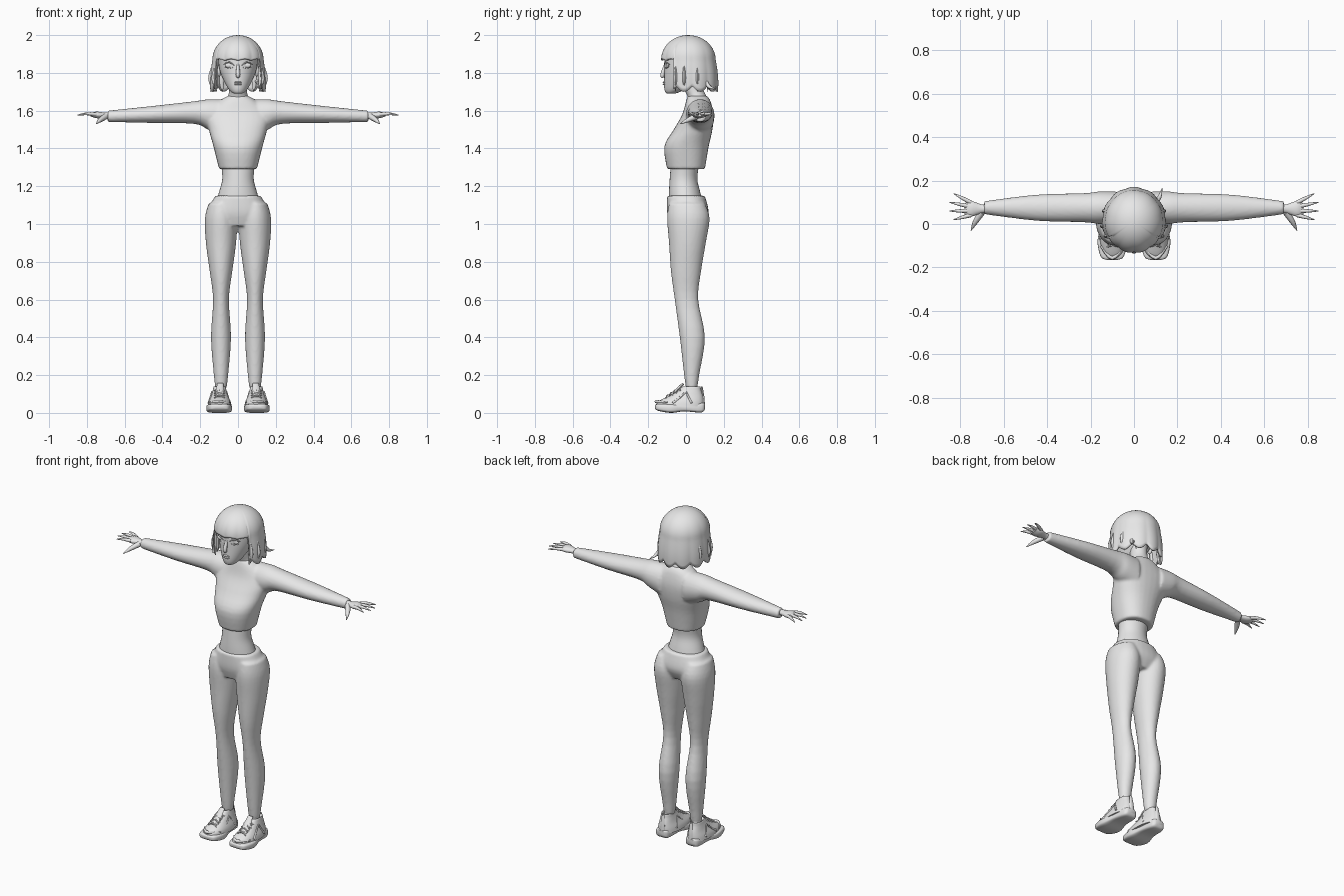
import bpy, bmesh, math
from mathutils import Vector

old = bpy.data.objects.get("Cube")
if old:
    bpy.data.objects.remove(old, do_unlink=True)

GREY = (.8, .8, .8, 1)
SIDES = {"left": 1, "right": -1}
material = bpy.data.materials.new("plain_grey")
material.use_nodes = True
material.diffuse_color = GREY
shader = next(node for node in material.node_tree.nodes if node.type == "BSDF_PRINCIPLED")
shader.inputs["Base Color"].default_value = GREY


def finish(bm, name, fused=False):
    """Turn a bmesh into a smooth object, optionally fused into one skin."""
    bmesh.ops.recalc_face_normals(bm, faces=bm.faces)
    mesh = bpy.data.meshes.new(name)
    bm.to_mesh(mesh)
    bm.free()
    mesh.materials.append(material)
    part = bpy.data.objects.new(name, mesh)
    bpy.context.collection.objects.link(part)
    bpy.ops.object.select_all(action="DESELECT")
    bpy.context.view_layer.objects.active = part
    part.select_set(True)
    if fused:
        remesh = part.modifiers.new("fuse", "REMESH")
        remesh.mode = "VOXEL"
        remesh.voxel_size = .008
        remesh.use_smooth_shade = True
        relax = part.modifiers.new("relax", "SMOOTH")
        relax.factor = .5
        relax.iterations = 4
    else:
        bpy.ops.object.shade_smooth_by_angle(angle=math.radians(50))
    return part


def skin(bm, rings):
    """Bridge rings of points and cap both ends."""
    loops = [[bm.verts.new(point) for point in ring] for ring in rings]
    for lower, upper in zip(loops, loops[1:]):
        for i in range(len(lower)):
            bm.faces.new((lower[i - 1], lower[i], upper[i], upper[i - 1]))
    bm.faces.new(loops[0][::-1])
    bm.faces.new(loops[-1])


def spline(rows, steps=4):
    """Catmull-Rom interpolation through rows of numbers."""
    result = []
    last = len(rows) - 1
    for i in range(last):
        around = [rows[max(0, min(last, i + k))] for k in (-1, 0, 1, 2)]
        for step in range(steps):
            t = step / steps
            result.append([b + t / 2 * (c - a + t * (2 * a - 5 * b + 4 * c - d + t * (3 * (b - c) + d - a)))
                           for a, b, c, d in zip(*around)])
    return result + [rows[-1]]


def loft(bm, axis, rows, centre=0, side=1, power=2, count=32):
    """Rows hold position, half width about the centre, then low and high depth."""
    across, depth = [i for i in range(3) if i != axis]
    rings = []
    for position, half, low, high in spline(rows):
        ring = []
        for k in range(count):
            angle = math.tau * k / count
            u, v = [math.copysign(abs(w) ** (2 / power), w) for w in (math.cos(angle), math.sin(angle))]
            point = [position] * 3
            point[across] = centre + half * u
            point[depth] = (low + high + (high - low) * v) / 2
            point[0] *= side
            ring.append(point)
        rings.append(ring)
    skin(bm, rings)


def tube(bm, points, radii, side=1, flat=1, count=10):
    """Round or flattened tube along a path."""
    rows = spline([(*point, radius) for point, radius in zip(points, radii)])
    path = [Vector((x * side, y, z)) for x, y, z, radius in rows]
    rings = []
    for i, point in enumerate(path):
        along = (path[min(i + 1, len(path) - 1)] - path[max(i - 1, 0)]).normalized()
        helper = Vector((0, 0, 1)) if abs(along.z) < .8 else Vector((0, 1, 0))
        u = along.cross(helper).normalized()
        v = along.cross(u) * flat
        angles = [math.tau * k / count for k in range(count)]
        rings.append([point + rows[i][3] * (u * math.cos(a) + v * math.sin(a)) for a in angles])
    skin(bm, rings)


def blob(bm, centre, size):
    """Stretched ball."""
    verts = bmesh.ops.create_uvsphere(bm, u_segments=16, v_segments=10, radius=1)["verts"]
    bmesh.ops.scale(bm, verts=verts, vec=size)
    bmesh.ops.translate(bm, verts=verts, vec=centre)


# Cropped top with long sleeves
bm = bmesh.new()
loft(bm, 2, [(1.29, .1, -.1, .1), (1.41, .13, -.115, .12), (1.5, .155, -.065, .14),
             (1.58, .17, -.02, .145), (1.65, .1, 0, .13), (1.68, .05, .01, .11)], power=2.3)
for side in SIDES.values():
    loft(bm, 0, [(.08, .075, 1.47, 1.66), (.16, .075, 1.5, 1.66), (.23, .067, 1.53, 1.65),
                 (.45, .06, 1.535, 1.625), (.69, .03, 1.54, 1.6)], centre=.075, side=side)
finish(bm, "cropped_top", fused=True)

# Trousers
bm = bmesh.new()
loft(bm, 2, [(1.15, .12, -.1, .1), (1.06, .165, -.1, .12), (.99, .14, -.08, .09)], power=2.3)
for side in SIDES.values():
    loft(bm, 2, [(1.11, .065, -.09, .1), (1.03, .085, -.1, .125), (.9, .08, -.09, .105),
                 (.75, .06, -.08, .08), (.6, .042, -.06, .065), (.4, .053, -.033, .1),
                 (.2, .038, -.01, .07), (.13, .03, 0, .06)], centre=.09, side=side)
finish(bm, "trousers", fused=True)

# Bare waist, neck and ankles
bm = bmesh.new()
loft(bm, 2, [(1.1, .12, -.09, .09), (1.17, .1, -.09, .075), (1.24, .083, -.086, .06),
             (1.32, .09, -.08, .07)])
finish(bm, "waist")
bm = bmesh.new()
loft(bm, 2, [(1.62, .08, .01, .12), (1.67, .055, .01, .11), (1.72, .046, -.01, .09),
             (1.8, .05, -.02, .09)])
finish(bm, "neck")
bm = bmesh.new()
for side in SIDES.values():
    loft(bm, 2, [(.06, .027, 0, .06), (.17, .027, 0, .06)], centre=.093, side=side)
finish(bm, "ankles")

# Hands: palm, four fingers fanned by a rule and a lowered thumb
for label, side in SIDES.items():
    bm = bmesh.new()
    loft(bm, 0, [(.66, .02, 1.55, 1.6), (.7, .02, 1.56, 1.59), (.75, .036, 1.56, 1.595),
                 (.78, .026, 1.57, 1.585)], centre=.07, side=side)
    for finger in range(4):
        fan = finger - 1.5
        root = Vector((.75, .07 + fan * .019, 1.58))
        tip = Vector((.86 - abs(fan) * .02, .08 + fan * .04, 1.577))
        middle = (root + tip) / 2 + Vector((0, 0, .005))
        tube(bm, [root, middle, tip], [.01, .008, .002], side)
    tube(bm, [(.7, .055, 1.57), (.73, .01, 1.55), (.75, -.03, 1.53)], [.016, .012, .002], side)
    finish(bm, label + "_hand")

# Head with nose, lips and ears
bm = bmesh.new()
loft(bm, 2, [(1.69, .02, -.1, -.06), (1.7, .037, -.11, -.03), (1.73, .06, -.116, .03),
             (1.8, .093, -.115, .1), (1.86, .104, -.114, .13), (1.92, .1, -.108, .12),
             (1.96, .06, -.06, .08)])
tube(bm, [(0, -.108, 1.85), (0, -.125, 1.79), (0, -.117, 1.78)], [.006, .012, .008])
for z in (1.75, 1.74):
    blob(bm, (0, -.115, z), (.022, .009, .005))
for side in SIDES.values():
    blob(bm, (side * .1, .015, 1.81), (.012, .02, .03))
finish(bm, "head")

# Eyes and lashes
bm = bmesh.new()
for side in SIDES.values():
    blob(bm, (side * .046, -.096, 1.84), (.024, .009, .014))
finish(bm, "eyes")
bm = bmesh.new()
for side in SIDES.values():
    tube(bm, [(.02, -.113, 1.84), (.046, -.11, 1.856), (.078, -.086, 1.845)], [.001, .004, .001], side)
    tube(bm, [(.024, -.11, 1.83), (.046, -.107, 1.825), (.07, -.09, 1.83)], [.001, .002, .001], side)
finish(bm, "eyelashes")

# Bobbed hair: a dome ending in a fringe in front and pointed locks behind
COLUMNS, ROWS = 120, 22
bm = bmesh.new()
crown = bm.verts.new((0, .012, 2))
strands = []
for column in range(COLUMNS):
    angle = math.tau * column / COLUMNS
    turn = min(angle, math.tau - angle)
    wave = abs(math.sin(turn * 5.5))
    edge = 1.865 + .008 * wave if turn < 1 else 1.73 - .03 * wave
    strand = []
    for row in range(ROWS):
        t = (row + 1) / ROWS
        z = 2 - (2 - edge) * t ** 1.6
        drop = 1.87 - z
        radius = .135 + .012 * math.sin(drop * 13) if drop > 0 else .135 * math.sqrt(1 - (drop / .13) ** 2)
        radius *= 1 + .035 * t * t * (wave - .6)
        strand.append(bm.verts.new((radius * math.sin(angle), .012 - radius * 1.07 * math.cos(angle), z)))
    strands.append(strand)
for a, b in zip(strands, strands[1:] + strands[:1]):
    bm.faces.new((crown, a[0], b[0]))
    for row in range(1, ROWS):
        bm.faces.new((a[row - 1], a[row], b[row], b[row - 1]))
hair = finish(bm, "bobbed_hair")
shell = hair.modifiers.new("thickness", "SOLIDIFY")
shell.thickness = .012
shell.offset = -1

# Loose locks around the bob
bm = bmesh.new()
for side in SIDES.values():
    for x, y in ((.118, -.055), (.134, -.01), (.125, .06), (.085, .115)):
        tube(bm, [(x * .93, y, 1.86), (x * 1.05, y, 1.77), (x * .95, y, 1.7)],
             [.006, .017, .001], side, flat=.6)
tube(bm, [(.1, .1, 1.76), (.118, .125, 1.725), (.13, .165, 1.715)], [.012, .009, .001])
finish(bm, "loose_locks")

# Trainers: chunky sole, sloping upper with tongue, toe guard and heel tab, then laces
for label, side in SIDES.items():
    bm = bmesh.new()
    loft(bm, 1, [(-.165, .025, .025, .04), (-.15, .053, .012, .047), (-.08, .068, 0, .048),
                 (-.01, .053, .008, .045), (.08, .042, .002, .054), (.1, .025, .02, .05)],
         centre=.1, side=side, power=4)
    finish(bm, label + "_shoe_sole")

    bm = bmesh.new()
    loft(bm, 2, [(.035, .063, -.158, .095), (.06, .058, -.15, .095), (.09, .045, -.09, .09),
                 (.12, .036, -.04, .08), (.14, .03, -.015, .075), (.12, .02, 0, .06)],
         centre=.097, side=side, power=2.4)
    tube(bm, [(.1, -.1, .084), (.097, -.06, .11), (.094, -.015, .155)], [.018, .022, .016], side, flat=.4)
    tube(bm, [(.045, -.1, .056), (.1, -.157, .06), (.154, -.1, .056)], [.004, .009, .004], side)
    tube(bm, [(.094, .092, .05), (.094, .09, .09), (.094, .083, .14)], [.016, .014, .009], side, flat=.5)
    finish(bm, label + "_shoe_upper")

    bm = bmesh.new()
    for lace in range(4):
        y, z = -.098 + lace * .02, .091 + lace * .0125
        for tilt in (-.008, .008):
            tube(bm, [(.07, y + tilt, z - .012), (.098, y, z + .004), (.125, y - tilt, z - .012)],
                 [.0035] * 3, side)
    for low, high in ((.045, .06), (.155, .138)):
        for y in (-.07, .03):
            tube(bm, [(low, y, .052), ((low + high) / 2, y / 2, .08), (high, 0, .112)],
                 [.006, .005, .004], side)
    finish(bm, label + "_shoe_laces")
